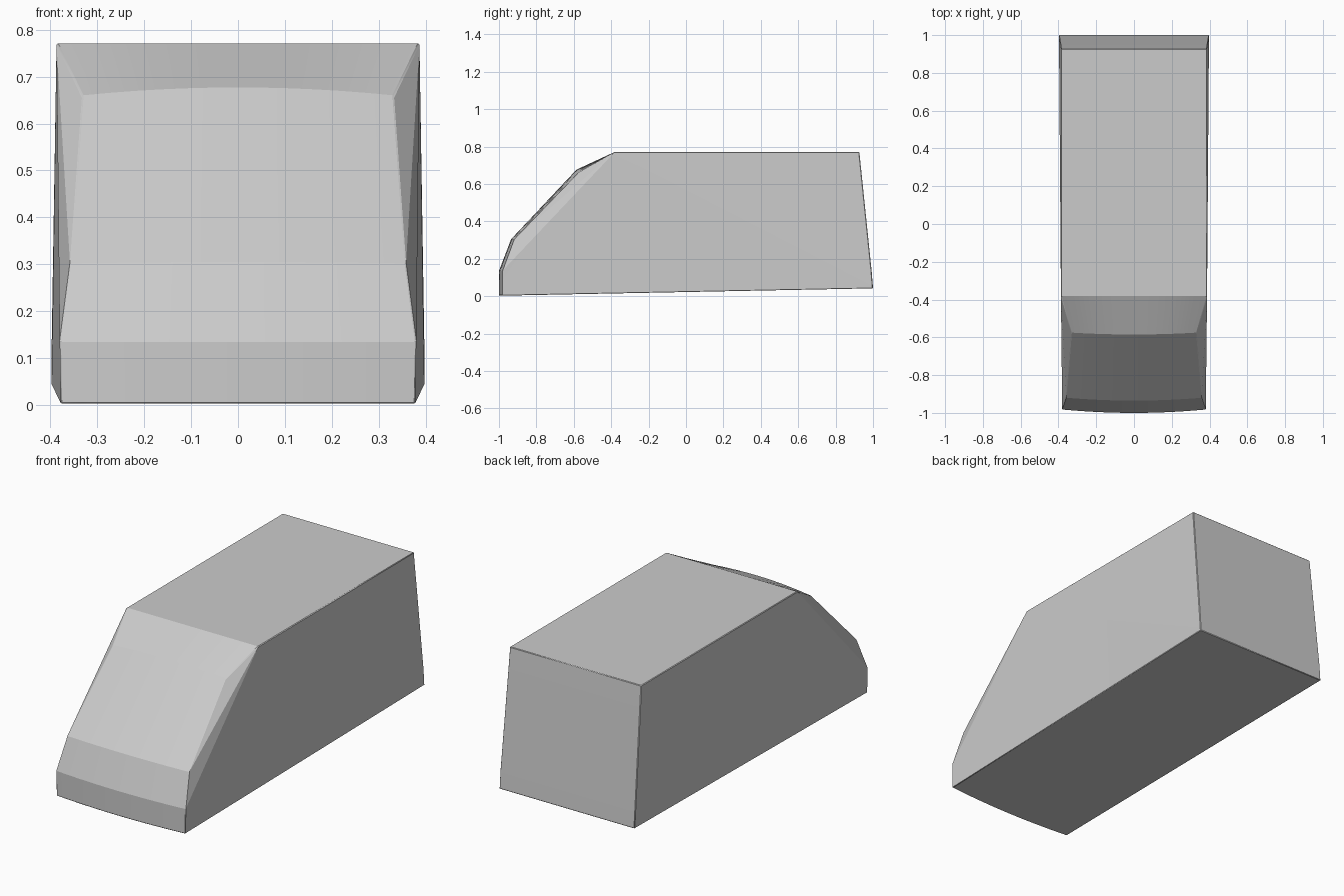
import bpy
import bmesh

if "Cube" in bpy.data.objects:
    bpy.data.objects.remove(bpy.data.objects["Cube"])

paint = bpy.data.materials.new("body grey")
paint.diffuse_color = (0.6, 0.6, 0.6, 1)
paint.use_nodes = True
paint.node_tree.nodes["Principled BSDF"].inputs["Base Color"].default_value = paint.diffuse_color

bm = bmesh.new()


def vert(x, y, z):
    return bm.verts.new((x, y, z))


# Nose rows, bottom to roof: half width, edge y, centre y, edge z, centre z
ROWS = [
    (0.378, -0.982, -1.00, 0.003, 0.003),
    (0.380, -0.982, -1.00, 0.135, 0.135),
    (0.358, -0.920, -0.935, 0.302, 0.305),
    (0.332, -0.575, -0.585, 0.660, 0.677),
    (0.386, -0.382, -0.382, 0.771, 0.771),
]
N = 12
grid = []
for w, ye, yc, ze, zc in ROWS:
    row = []
    for i in range(N + 1):
        t = 2 * i / N - 1
        row.append(vert(w * t, yc + (ye - yc) * t * t, zc + (ze - zc) * t * t))
    grid.append(row)

# Bowed bumper, nose, windscreen and brow strips
for lo, hi in zip(grid, grid[1:]):
    for i in range(N):
        bm.faces.new((lo[i], lo[i + 1], hi[i + 1], hi[i]))

# Rear corners: roof, tailgate crease and floor, left then right
roof, crease, floor = (
    [vert(s * w, y, z) for s in (-1, 1)]
    for w, y, z in ((0.386, 0.927, 0.771), (0.397, 0.993, 0.13), (0.397, 1.0, 0.042))
)

# Side panels and the corner facets beside the windscreen
for k, col in ((0, 0), (1, N)):
    p = [row[col] for row in grid]
    for f in ((p[1], p[2], p[4]), (p[2], p[3], p[4]),
              (p[0], p[1], p[4]), (p[0], p[4], floor[k]),
              (p[4], crease[k], floor[k]), (p[4], roof[k], crease[k])):
        bm.faces.new(f)

# Roof, tailgate and underside
bm.faces.new(grid[4] + [roof[1], roof[0]])
bm.faces.new((roof[0], roof[1], crease[1], crease[0]))
bm.faces.new((crease[0], crease[1], floor[1], floor[0]))
bm.faces.new(grid[0] + [floor[1], floor[0]])
bmesh.ops.recalc_face_normals(bm, faces=bm.faces)

mesh = bpy.data.meshes.new("van_body")
bm.to_mesh(mesh)
bm.free()
mesh.materials.append(paint)
body = bpy.data.objects.new("van_body", mesh)
bpy.context.collection.objects.link(body)

# Soft panel edges
bevel = body.modifiers.new("edge_rounding", "BEVEL")
bevel.width = 0.003
bevel.segments = 1
bevel.limit_method = "ANGLE"
bevel.angle_limit = 0.6

bpy.context.view_layer.objects.active = body
body.select_set(True)
bpy.ops.object.shade_smooth_by_angle(angle=0.2)
